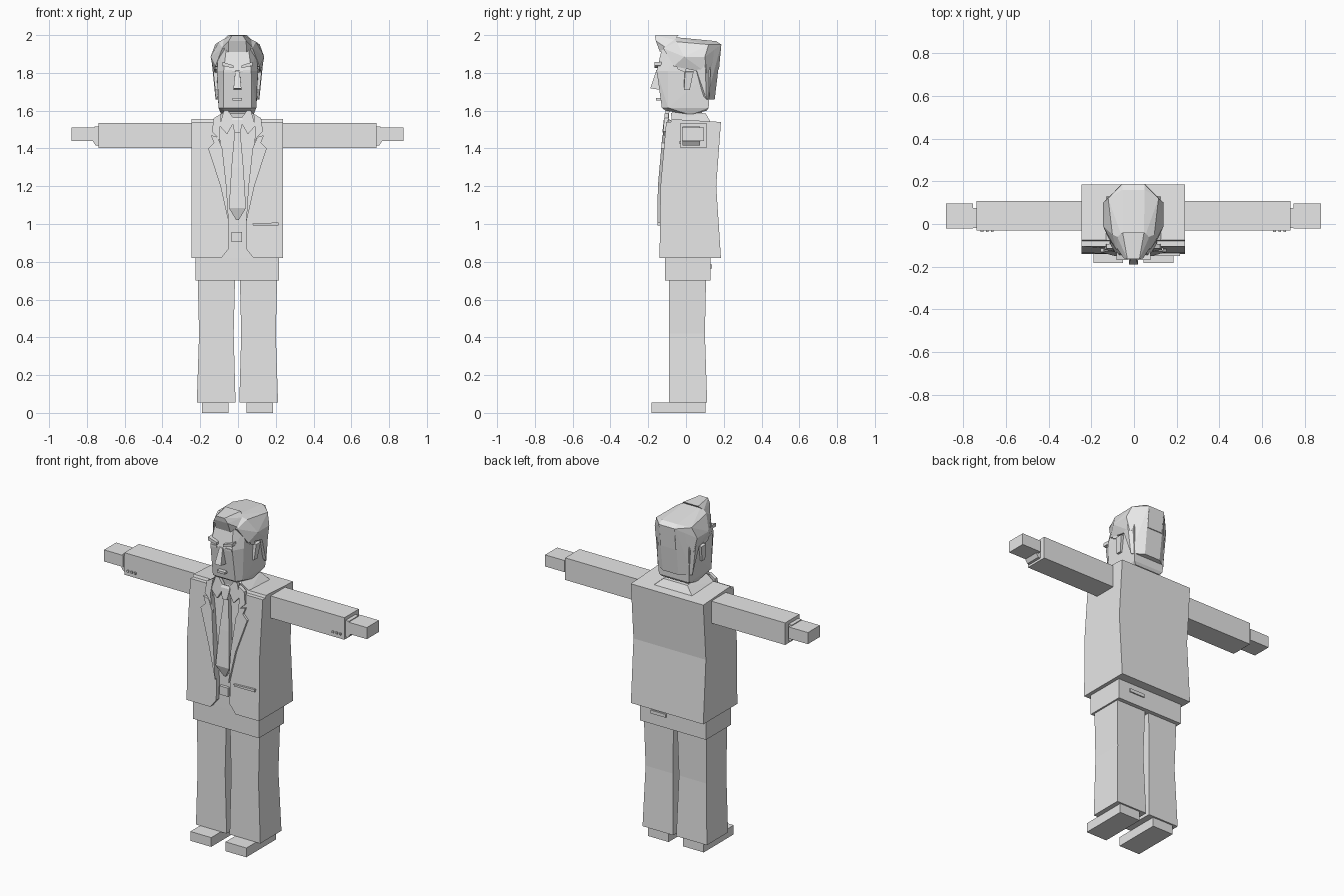
import bpy, bmesh

CX = -0.003  # middle line of the figure
grey = bpy.data.materials.new("plain_grey")
grey.diffuse_color = (0.8, 0.8, 0.8, 1)


def finish(bm, name):
    bmesh.ops.recalc_face_normals(bm, faces=bm.faces)
    me = bpy.data.meshes.new(name)
    bm.to_mesh(me)
    bm.free()
    me.materials.append(grey)
    ob = bpy.data.objects.new(name, me)
    bpy.context.collection.objects.link(ob)
    return ob


def hull(name, pts, mirror=False):
    """Convex solid around points, optionally mirrored left to right."""
    if mirror:
        pts = [(s * x + CX, y, z) for x, y, z in pts for s in (-1, 1)]
    bm = bmesh.new()
    for p in pts:
        bm.verts.new(p)
    bmesh.ops.convex_hull(bm, input=bm.verts)
    bmesh.ops.dissolve_limit(bm, angle_limit=0.02, verts=bm.verts, edges=bm.edges)
    return finish(bm, name)


def box(name, x0, x1, y0, y1, z0, z1):
    return hull(name, [(x, y, z) for x in (x0, x1) for y in (y0, y1) for z in (z0, z1)])


def loft(name, rings):
    """Stack of equal-sized rings with end caps."""
    bm = bmesh.new()
    vs = [[bm.verts.new(p) for p in r] for r in rings]
    n = len(vs[0])
    for a, b in zip(vs, vs[1:]):
        for i in range(n):
            j = (i + 1) % n
            bm.faces.new((a[i], a[j], b[j], b[i]))
    bm.faces.new(vs[0])
    bm.faces.new(vs[-1])
    return finish(bm, name)


def rect(x0, x1, y0, y1, z):
    return [(x0, y0, z), (x1, y0, z), (x1, y1, z), (x0, y1, z)]


def front(z):
    """Depth of the jacket front at a height."""
    if z < 1.2:
        return -0.14 + 0.005 * (z - 0.82) / 0.38
    return -0.135 + 0.03 * (z - 1.2) / 0.34


def plate(name, pts, s, lift, thick):
    """Outline in x and z laid over the jacket front."""
    return loft(name, [[(s * x + CX, front(z) - lift + t, z) for x, z in pts]
                       for t in (0, thick)])


# Jacket body, set back behind the open front panels
profile = [(-0.112, 0.82), (-0.107, 1.2), (-0.08, 1.54), (-0.075, 1.555),
           (0.185, 1.54), (0.16, 1.2), (0.185, 0.82)]
loft("jacket_body", [[(s * 0.242 + CX, y, z) for y, z in profile] for s in (-1, 1)])

# Trousers top and back pocket
box("trouser_hips", -0.225, 0.217, -0.11, 0.13, 0.70, 0.83)
box("back_pocket", 0.04, 0.14, 0.125, 0.137, 0.765, 0.785)

for s, side in ((-1, "right"), (1, "left")):
    def sbox(name, x0, x1, *yz):
        return box(side + "_" + name, *sorted((s * x0 + CX, s * x1 + CX)), *yz)

    # Jacket front panel, lapel, collar wing
    plate(side + "_jacket_front", [(0.242, 0.82), (0.242, 1.2), (0.242, 1.54), (0.11, 1.54),
          (0.085, 1.4), (0.06, 1.2), (0.045, 1.0), (0.045, 0.87), (0.085, 0.82)], s, 0, 0.03)
    plate(side + "_lapel", [(0.045, 1.0), (0.09, 1.2), (0.155, 1.4), (0.125, 1.43),
          (0.14, 1.47), (0.105, 1.46), (0.08, 1.4), (0.058, 1.2)], s, 0.014, 0.016)
    plate(side + "_jacket_collar", [(0.09, 1.43), (0.105, 1.46), (0.135, 1.49),
          (0.125, 1.56), (0.085, 1.585), (0.095, 1.5)], s, 0.012, 0.022)
    plate(side + "_shirt_collar", [(0.012, 1.55), (0.055, 1.475), (0.095, 1.52),
          (0.07, 1.605), (0.05, 1.6)], s, 0.008, 0.02)

    # Sleeve, shirt cuff, hand
    sbox("sleeve", 0.23, 0.735, -0.03, 0.108, 1.402, 1.535)
    sbox("cuff", 0.72, 0.757, -0.018, 0.075, 1.43, 1.515)
    hull(side + "_cuff_flap", [(s * x + CX, y, z) for y in (-0.018, 0.075) for x, z in
         ((0.73, 1.415), (0.75, 1.415), (0.765, 1.437), (0.75, 1.455), (0.73, 1.455))])
    sbox("hand", 0.75, 0.878, -0.02, 0.095, 1.44, 1.51)
    for i in range(3):
        x = 0.655 + 0.024 * i
        sbox("sleeve_button_%d" % (i + 1), x, x + 0.012, -0.037, -0.028, 1.425, 1.437)

    # Trouser leg and shoe
    rings = [rect(s * a + CX, s * b + CX, -0.09, y, z) for a, b, y, z in
             ((0.01, 0.215, 0.112, 0.055), (0.02, 0.203, 0.1, 0.42), (0.013, 0.21, 0.106, 0.705))]
    loft(side + "_trouser_leg", rings)
    sbox("shoe", 0.048, 0.187, -0.183, 0.102, 0, 0.056)

    # Ear, brow, eye, sideburn
    hull(side + "_ear", [(s * x + CX, y, z) for x, y, z in
         ((0.09, -0.01, 1.81), (0.09, 0.04, 1.81), (0.128, -0.005, 1.805), (0.128, 0.04, 1.805),
          (0.09, -0.01, 1.71), (0.09, 0.02, 1.71), (0.118, -0.01, 1.71), (0.118, 0.02, 1.71))])
    hull(side + "_brow", [(s * x + CX, y, z) for y in (-0.168, -0.13) for x, z in
         ((0.022, 1.825), (0.022, 1.84), (0.08, 1.838), (0.08, 1.858))])
    sbox("eye", 0.03, 0.07, -0.158, -0.14, 1.803, 1.815)
    hull(side + "_sideburn", [(s * x + CX, y, z) for x in (0.085, 0.118) for y, z in
         ((-0.055, 1.88), (0.0, 1.88), (-0.045, 1.82), (0.0, 1.80))])

# Pocket flap and belt buckle
hull("pocket_flap", [(x, y, z) for y in (-0.15, -0.13) for x, z in
     ((0.075, 1.003), (0.08, 0.992), (0.215, 0.992), (0.215, 1.008))])
box("belt_buckle", -0.035, 0.022, -0.128, -0.1, 0.905, 0.957)

# Tie
hull("tie_knot", [(x * w + CX, y, z) for w in (-1, 1) for x, y, z in
     ((0.03, -0.118, 1.55), (0.016, -0.125, 1.485), (0.03, -0.08, 1.55), (0.016, -0.08, 1.485),
      (0.022, -0.11, 1.565))])
loft("tie", [rect(CX - w, CX + w, y, y + 0.03, z) for w, y, z in
             ((0.006, -0.123, 1.02), (0.045, -0.145, 1.085), (0.032, -0.128, 1.3),
              (0.015, -0.108, 1.49))])

# Neck and raised collar around it
hull("collar_base", [(0.135, -0.075, 1.55), (0.13, 0.13, 1.54), (0.085, -0.08, 1.585),
                     (0.08, 0.105, 1.585), (0.065, -0.06, 1.6)], True)
box("neck", -0.073, 0.067, -0.06, 0.085, 1.55, 1.65)

# Head
hull("head", [(0.07, -0.108, 1.6), (0.085, 0.02, 1.578), (0.085, 0.11, 1.6),
              (0.075, -0.128, 1.615), (0.1, -0.095, 1.615), (0.1, 0.12, 1.615),
              (0.073, -0.155, 1.81), (0.108, -0.095, 1.81), (0.112, 0.13, 1.81),
              (0.06, -0.13, 1.92), (0.1, -0.07, 1.92), (0.1, 0.12, 1.92)], True)
hull("nose", [(0.011, -0.15, 1.815), (0.011, -0.158, 1.81), (0.021, -0.189, 1.718),
              (0.021, -0.13, 1.71)], True)
box("mouth", -0.03, 0.022, -0.159, -0.12, 1.655, 1.668)

# Hair: crown, back and swept-up quiff
hull("hair_crown", [(0.05, -0.07, 1.99), (0.052, 0.16, 1.968), (0.052, 0.187, 1.95),
                    (0.098, -0.05, 1.965), (0.118, 0.12, 1.95), (0.142, -0.01, 1.885),
                    (0.142, 0.1, 1.885), (0.08, -0.12, 1.93), (0.117, -0.065, 1.835),
                    (0.125, 0.11, 1.8), (0.05, 0.175, 1.82)], True)
hull("hair_back", [(0.138, 0.1, 1.88), (0.055, 0.187, 1.95), (0.052, 0.152, 1.66),
                   (0.116, 0.108, 1.66), (0.125, 0.05, 1.83), (0.1, 0.09, 1.68)], True)
hull("hair_quiff", [(0.028, -0.165, 1.998), (0.046, -0.16, 1.97), (0.05, -0.04, 2.0),
                    (0.048, -0.138, 1.91), (0.085, -0.1, 1.93), (0.075, -0.06, 1.975)], True)
